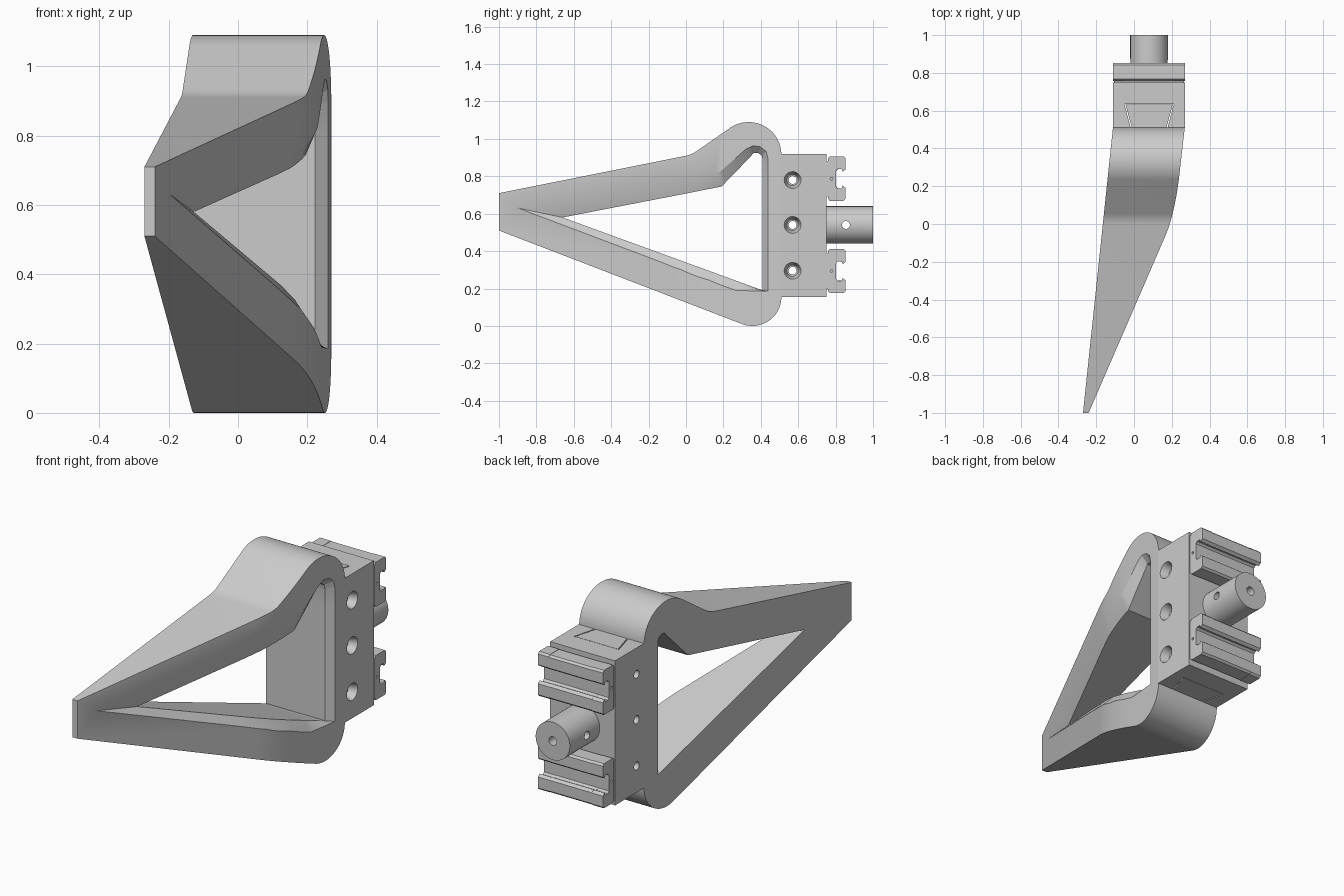
import bpy, bmesh, math
from mathutils import Vector

if "Cube" in bpy.data.objects:
    bpy.data.objects.remove(bpy.data.objects["Cube"])


def loft(name, rings):
    """Closed solid skinned through equal-length rings of 3D points."""
    bm = bmesh.new()
    vs = [[bm.verts.new(p) for p in r] for r in rings]
    n = len(rings[0])
    for a, b in zip(vs, vs[1:]):
        for i in range(n):
            j = (i + 1) % n
            bm.faces.new((a[i], a[j], b[j], b[i]))
    bm.faces.new(vs[0][::-1])
    bm.faces.new(vs[-1])
    bmesh.ops.recalc_face_normals(bm, faces=bm.faces)
    me = bpy.data.meshes.new(name)
    bm.to_mesh(me)
    bm.free()
    ob = bpy.data.objects.new(name, me)
    bpy.context.collection.objects.link(ob)
    return ob


def prism_x(name, pts, x0, x1):
    return loft(name, [[(x, y, z) for y, z in pts] for x in (x0, x1)])


def prism_z(name, pts, z0, z1):
    return loft(name, [[(x, y, z) for x, y in pts] for z in (z0, z1)])


def rect(a0, a1, b0, b1):
    return [(a0, b0), (a1, b0), (a1, b1), (a0, b1)]


def turned(name, axis, a, b, stations, n=32):
    """Round part along x or y; stations are (position, radius)."""
    rings = []
    for s, r in stations:
        ring = []
        for i in range(n):
            t = 2 * math.pi * i / n
            u, v = a + r * math.cos(t), b + r * math.sin(t)
            ring.append((s, u, v) if axis == 'x' else (u, s, v))
        rings.append(ring)
    return loft(name, rings)


def boolean(ob, cutters, op='DIFFERENCE', keep=False):
    for c in cutters:
        m = ob.modifiers.new('cut', 'BOOLEAN')
        m.operation, m.object, m.solver = op, c, 'EXACT'
    dg = bpy.context.evaluated_depsgraph_get()
    me = bpy.data.meshes.new_from_object(ob.evaluated_get(dg))
    ob.modifiers.clear()
    ob.data = me
    if not keep:
        for c in cutters:
            bpy.data.objects.remove(c)


def arc(cy, cz, r, a0, a1, n):
    return [(cy + r * math.cos(math.radians(a0 + (a1 - a0) * i / n)),
             cz + r * math.sin(math.radians(a0 + (a1 - a0) * i / n))) for i in range(n + 1)]


def subdivide(pts, n):
    out = []
    for i, p in enumerate(pts):
        a, b = Vector(p), Vector(pts[(i + 1) % len(pts)])
        out += [a.lerp(b, k / n) for k in range(n)]
    return out


# plan shape: the right face bends smoothly, the left face is straight
bend0, bend1, bend2 = Vector((-0.07, 0.163)), Vector((0.05, 0.215)), Vector((0.25, 0.239))
right = [Vector((-1.05, -0.2617))]
for i in range(13):
    t = i / 12
    right.append(bend0 * (1 - t) ** 2 + bend1 * 2 * t * (1 - t) + bend2 * t * t)
right.append(Vector((0.54, 0.272)))


def face_x(y):
    for a, b in zip(right, right[1:]):
        if y <= b.x:
            return a.y + (b.y - a.y) * (y - a.x) / (b.x - a.x)
    return right[-1].y


# frame: side profile intersected with the plan shape
side = [(-1, 0.51), (-1, 0.71)]
side += arc(-0.03, 1.057, 0.15, -78.7, -55, 8)
side += arc(0.335, 0.915, 0.175, 125, 0, 28)
side += arc(0.355, 0.155, 0.155, 0, -111, 24)
frame = prism_x('frame', side, -0.6, 0.6)
plan = [(p.y, p.x) for p in right] + [(-0.1083, 0.54), (-0.27525, -1.05)]
boolean(frame, [prism_z('plan_cutter', plan, -0.3, 1.4)], 'INTERSECT')

# frame opening, with a sloped edge on the right face
outer = [(-0.92, 0.635), (-0.02, 0.83), (0.06, 0.842), (0.18, 0.83), (0.32, 0.95), (0.36, 0.967),
         (0.40, 0.96), (0.43, 0.935), (0.44, 0.90), (0.44, 0.185), (0.27, 0.185)]
inner = [(-0.66, 0.58), (-0.02, 0.704), (0.06, 0.72), (0.19, 0.745), (0.345, 0.905), (0.362, 0.925),
         (0.385, 0.925), (0.405, 0.91), (0.41, 0.885), (0.41, 0.19), (0.27, 0.241)]
outer, inner = subdivide(outer, 8), subdivide(inner, 8)
opening = loft('opening_cutter', [
    [(0.6, p.x, p.y) for p in outer],
    [(face_x(p.x) + 0.003, p.x, p.y) for p in outer],
    [(face_x(p.x) - 0.035, p.x, p.y) for p in inner],
    [(-0.6, p.x, p.y) for p in inner]])
boolean(frame, [opening])

# mounting block with a dovetail slot, and the dovetail tongue
CX, CZ = 0.08, 0.54
block = prism_z('mounting_block', rect(-0.11, 0.27, 0.507, 0.75), 0.155, 0.92)


def dovetail(name, gap, y0, z0, z1):
    return prism_z(name, [(CX - 0.09 - gap, y0), (CX + 0.09 + gap, y0),
                          (CX + 0.125 + gap, 0.633 + gap / 3),
                          (CX - 0.125 - gap, 0.633 + gap / 3)], z0, z1)


boolean(block, [dovetail('slot_cutter', 0.006, 0.504, 0.0, 1.1)])
tongue = dovetail('dovetail_tongue', 0, 0.505, 0.155, 0.92)

# countersunk screw holes through block and tongue
holes = [turned('screw_cutter', 'x', 0.57, z,
                [(-0.3, 0.021), (0.225, 0.021), (0.226, 0.03), (0.27, 0.045), (0.3, 0.045)])
         for z in (0.295, 0.54, 0.78)]
boolean(tongue, holes, keep=True)
boolean(block, holes)

# peg with a cross hole and an end hole
peg = turned('peg', 'y', CX, CZ, [(0.745, 0.1), (1.0, 0.1)], 64)
boolean(peg, [turned('cross_cutter', 'x', 0.855, CZ, [(-0.3, 0.021), (0.4, 0.021)]),
              turned('end_cutter', 'y', CX, CZ, [(0.9, 0.023), (1.1, 0.023)])])

# clamp rails: C-shaped section, a middle length and two end pieces, on a neck
half = [(0.758, 0.106), (0.768, 0.118), (0.843, 0.118), (0.853, 0.108), (0.853, 0.05),
        (0.838, 0.038), (0.832, 0.052), (0.812, 0.052), (0.802, 0.042)]
parts = [frame, block, tongue, peg]
for label, zc in (('upper', 0.787), ('lower', 0.293)):
    for part, x0, x1, s in (('left_end', -0.11, -0.046, 1), ('middle', -0.046, 0.206, 0.985),
                            ('right_end', 0.206, 0.27, 1)):
        pts = [(y, zc + d * s) for y, d in half] + [(y, zc - d * s) for y, d in half[::-1]]
        rail = prism_x(f'{label}_rail_{part}', pts, x0, x1)
        if part != 'middle':
            boolean(rail, [turned('pin_cutter', 'x', 0.778, zc, [(-0.3, 0.007), (0.4, 0.007)], 16)])
        parts.append(rail)
    parts.append(prism_x(f'{label}_rail_neck', rect(0.745, 0.765, zc - 0.095, zc + 0.095), -0.105, 0.265))

# smooth curved surfaces, crisp edges
bpy.ops.object.select_all(action='DESELECT')
for ob in parts:
    ob.select_set(True)
bpy.context.view_layer.objects.active = frame
bpy.ops.object.shade_smooth_by_angle(angle=math.radians(25))
